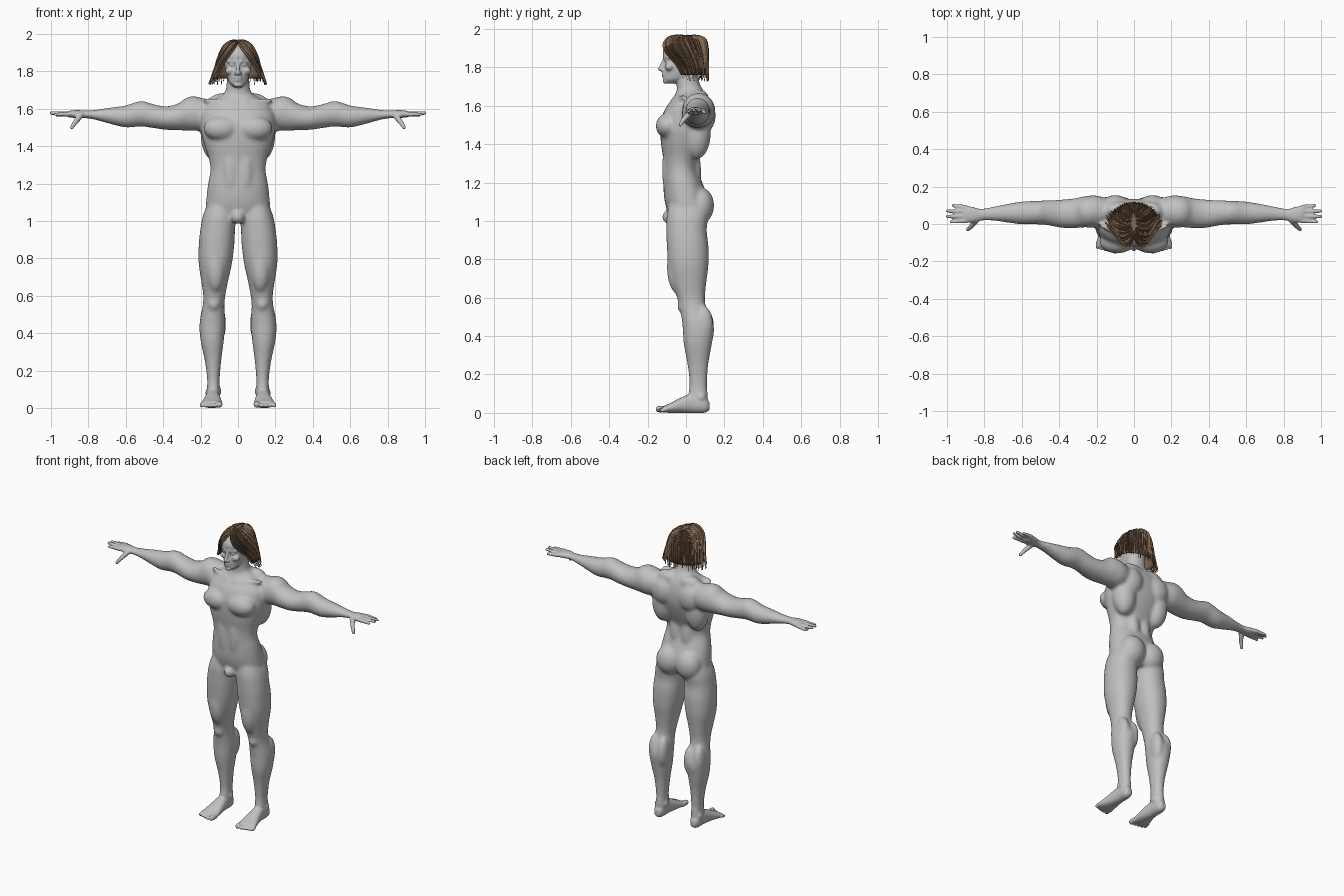
import bpy
import bmesh
import math
import random
from mathutils import Vector

random.seed(4)
default_cube = bpy.data.objects.get("Cube")
if default_cube:
    bpy.data.objects.remove(default_cube, do_unlink=True)


def material(name, colour):
    mat = bpy.data.materials.new(name)
    mat.use_nodes = True
    mat.diffuse_color = (*colour, 1)
    shader = next(n for n in mat.node_tree.nodes if n.type == "BSDF_PRINCIPLED")
    shader.inputs["Base Color"].default_value = (*colour, 1)
    shader.inputs["Roughness"].default_value = 0.7
    return mat


SKIN = material("grey skin", (.53, .53, .53))
BROWN = material("brown hair", (.22, .135, .08))
DARK = material("dark brown hair", (.1, .06, .035))


def spline(rows, steps=5):
    """Smooth curve through rows of numbers."""
    padded = [rows[0], *rows, rows[-1]]
    result = []
    for a, b, c, d in zip(padded, padded[1:], padded[2:], padded[3:]):
        for k in range(steps):
            t = k / steps
            result.append([q + t / 2 * (r - p + t * (2 * p - 5 * q + 4 * r - s
                           + t * (3 * (q - r) + s - p)))
                           for p, q, r, s in zip(a, b, c, d)])
    return result + [list(rows[-1])]


def loft(bm, axis, rows, power=2.2, sides=32, mirror=False):
    """Rows hold a position on the axis, then low and high on the other two."""
    others = [i for i in range(3) if i != axis]
    for side in ((1, -1) if mirror else (1,)):
        rings = []
        for pos, u0, u1, v0, v1 in spline(rows):
            ring = []
            for k in range(sides):
                co = [0, 0, 0]
                co[axis] = pos
                angle = math.tau * k / sides
                waves = (math.cos(angle), math.sin(angle))
                for i, wave, low, high in zip(others, waves, (u0, v0), (u1, v1)):
                    bulge = math.copysign(abs(wave) ** (2 / power), wave)
                    co[i] = (low + high) / 2 + bulge * (high - low) / 2
                co[0] *= side
                ring.append(bm.verts.new(co))
            rings.append(ring)
        faces = [bm.faces.new(rings[0]), bm.faces.new(rings[-1])]
        for low, high in zip(rings, rings[1:]):
            for k in range(sides):
                n = (k + 1) % sides
                faces.append(bm.faces.new((low[k], low[n], high[n], high[k])))
        bmesh.ops.recalc_face_normals(bm, faces=faces)


ball = bmesh.new()
bmesh.ops.create_icosphere(ball, subdivisions=3, radius=1)
SPHERE = [v.co.copy() for v in ball.verts]
ball.free()


def hull(bm, *balls):
    """Skin over balls given as (centre, radii), mirrored when off centre."""
    for side in ((1, -1) if any(c[0] for c, r in balls) else (1,)):
        verts = []
        for centre, radii in balls:
            radii = radii if isinstance(radii, tuple) else (radii,) * 3
            for p in SPHERE:
                co = [c + r * x for c, r, x in zip(centre, radii, p)]
                verts.append(bm.verts.new((side * co[0], co[1], co[2])))
        made = bmesh.ops.convex_hull(bm, input=verts)
        inner = {g for g in made["geom_interior"] if isinstance(g, bmesh.types.BMVert)}
        bmesh.ops.delete(bm, geom=list(inner), context="VERTS")
        faces = [g for g in made["geom"] if isinstance(g, bmesh.types.BMFace) and g.is_valid]
        bmesh.ops.recalc_face_normals(bm, faces=faces)


def make_object(name, bm, *mats):
    mesh = bpy.data.meshes.new(name)
    bm.to_mesh(mesh)
    bm.free()
    obj = bpy.data.objects.new(name, mesh)
    bpy.context.collection.objects.link(obj)
    for mat in mats:
        mesh.materials.append(mat)
    return obj


def fuse(obj, voxel, iterations):
    """Melt overlapping volumes into one smooth skin."""
    remesh = obj.modifiers.new("Fuse", "REMESH")
    remesh.mode = "VOXEL"
    remesh.voxel_size = voxel
    relax = obj.modifiers.new("Relax", "SMOOTH")
    relax.factor, relax.iterations = .5, iterations
    bpy.context.view_layer.update()
    graph = bpy.context.evaluated_depsgraph_get()
    mesh = bpy.data.meshes.new_from_object(obj.evaluated_get(graph))
    obj.modifiers.clear()
    obj.data = mesh


# Torso and neck: height, half width, front, back
core = bmesh.new()
TORSO = [(1, .12, -.07, .08), (1.06, .168, -.1, .11), (1.13, .168, -.115, .11),
         (1.2, .16, -.117, .085), (1.27, .148, -.116, .062), (1.33, .155, -.12, .07),
         (1.4, .178, -.13, .1), (1.47, .197, -.135, .125), (1.53, .2, -.13, .135),
         (1.59, .19, -.105, .13), (1.64, .14, -.068, .115), (1.68, .078, -.048, .09),
         (1.72, .062, -.05, .07), (1.79, .06, -.04, .065)]
loft(core, 2, [(z, -w, w, f, b) for z, w, f, b in TORSO])

# Legs: height, inner, outer, front, back
loft(core, 2, [(1.12, .02, .15, -.08, .1), (1.03, .012, .187, -.1, .115),
               (.95, .016, .202, -.102, .108), (.87, .02, .21, -.1, .117),
               (.77, .033, .21, -.092, .117), (.67, .055, .195, -.068, .105),
               (.6, .068, .186, -.046, .099), (.54, .073, .19, -.03, .107),
               (.45, .068, .206, -.018, .146), (.36, .076, .2, -.012, .135),
               (.25, .09, .177, .008, .116), (.15, .098, .165, .018, .11),
               (.09, .098, .167, .01, .114), (.03, .102, .166, .01, .115)], mirror=True)

# Arms and palms: distance out, front, back, bottom, top
loft(core, 0, [(.12, 0, .13, 1.5, 1.64), (.2, -.02, .152, 1.483, 1.66),
               (.26, -.018, .149, 1.483, 1.664), (.32, -.022, .137, 1.485, 1.628),
               (.39, -.02, .13, 1.488, 1.613), (.46, -.007, .127, 1.498, 1.627),
               (.52, -.002, .124, 1.505, 1.642), (.6, -.002, .12, 1.5, 1.618),
               (.68, .008, .107, 1.518, 1.607), (.76, .018, .092, 1.54, 1.595),
               (.82, .016, .083, 1.55, 1.591), (.86, .004, .094, 1.55, 1.594),
               (.9, .004, .102, 1.553, 1.59), (.92, .01, .1, 1.558, 1.587)],
     power=2, mirror=True)

# Muscles
for centre, radii in [
        ((.09, -.095, 1.495), (.095, .063, .066)),    # chest
        ((.073, .075, 1.08), (.085, .072, .095)),     # buttocks
        ((.075, .07, 1.635), (.085, .05, .05)),       # neck to shoulder
        ((.24, .065, 1.585), (.085, .083, .083)),     # shoulders
        ((.125, .055, 1.46), (.075, .075, .14)),      # sides of back
        ((.1, .095, 1.55), (.08, .06, .09)),          # shoulder blades
        ((.04, .035, 1.25), (.045, .045, .14)),       # lower back
        ((.04, -.085, 1.27), (.045, .04, .16)),       # belly
        ((.12, -.045, .76), (.055, .055, .14)),       # thighs
        ((.13, -.012, .56), (.036, .034, .045)),      # knees
        ((.1, .095, .45), (.036, .052, .1)),          # inner calves
        ((.165, .09, .46), (.038, .052, .1)),         # outer calves
        ((.1, .07, .09), (.014, .02, .018)),          # inner ankles
        ((.165, .08, .08), (.014, .02, .018)),        # outer ankles
        ((0, -.085, 1.02), (.036, .04, .038))]:       # groin
    hull(core, (centre, radii))
hull(core, ((.03, -.066, 1.63), .014), ((.17, -.01, 1.645), .014))
body = make_object("body", core, SKIN)
fuse(body, .01, 5)

# Head: height, half width, front, back
fine = bmesh.new()
fine.from_mesh(body.data)
HEAD = [(1.715, .02, -.1, -.05), (1.735, .044, -.116, 0), (1.76, .055, -.115, .04),
        (1.8, .065, -.113, .075), (1.835, .072, -.109, .09), (1.88, .076, -.121, .095),
        (1.92, .068, -.106, .088), (1.945, .045, -.07, .06), (1.955, .015, -.02, .03)]
loft(fine, 2, [(z, -w, w, f, b) for z, w, f, b in HEAD])

# Face
hull(fine, ((0, -.113, 1.842), .008), ((0, -.136, 1.791), .011))
hull(fine, ((.013, -.122, 1.787), .009))
hull(fine, ((.014, -.112, 1.853), .01), ((.05, -.09, 1.853), .01))
hull(fine, ((.03, -.1, 1.834), (.016, .013, .007)))
hull(fine, ((.042, -.085, 1.803), (.027, .025, .022)))
hull(fine, ((0, -.114, 1.765), (.025, .014, .006)))
hull(fine, ((0, -.114, 1.752), (.021, .013, .006)))
hull(fine, ((0, -.107, 1.728), (.023, .014, .014)))

# Fingers: knuckle y, tip x, tip y, tip height
for knuckle, x, y, z in [(.017, .977, .012, 1.57), (.042, .999, .04, 1.578),
                         (.067, .998, .07, 1.576), (.089, .968, .099, 1.565)]:
    hull(fine, ((.9, knuckle, 1.572), .0135), ((x, y, z), .009))

# Thumbs
thumb = [((.84, .025, 1.567), .017), ((.87, -.012, 1.528), .013), ((.889, -.03, 1.5), .01)]
for pair in zip(thumb, thumb[1:]):
    hull(fine, *pair)

# Feet: y, inner, outer, bottom, top
loft(fine, 1, [(.122, .118, .152, .015, .055), (.095, .102, .168, 0, .09),
               (.03, .098, .172, 0, .1), (-.03, .09, .183, 0, .078),
               (-.08, .084, .196, 0, .052), (-.12, .084, .2, .002, .035)], mirror=True)

# Toes
for i in range(5):
    x = .1 + .022 * i + (.006 if i else 0)
    size = .011 if i else .017
    tip = -.142 + .006 * max(i - 1, 0)
    hull(fine, ((x, -.1, .02), size), ((x, tip, size + .002), size))

fine_body = make_object("body_detail", fine)
body.data = fine_body.data
bpy.data.objects.remove(fine_body)
fuse(body, .006, 3)
body.data.materials.clear()
body.data.materials.append(SKIN)
body.data.shade_smooth()

# Hair flow: height, side, back, front, how far round the face it reaches
FLOW = spline([(1.966, .012, .03, .05, 180), (1.958, .04, .06, .085, 180),
               (1.935, .07, .086, .12, 170), (1.885, .096, .096, .148, 150),
               (1.81, .118, .097, .13, 122), (1.725, .145, .097, .11, 105)], 4)


def hair_point(step, turn, lift=1):
    z, side, back, front, reach = FLOW[step]
    angle = math.radians(reach) * turn
    depth = back if math.cos(angle) > 0 else front
    return Vector((math.sin(angle) * side * lift,
                   .015 + math.cos(angle) * depth * lift, z + .1 * (lift - 1)))


# Hair cap under the locks
cap = bmesh.new()
columns = 48
grid = [[cap.verts.new(hair_point(s, 2 * c / columns - 1)) for c in range(columns + 1)]
        for s in range(len(FLOW) - 2)]
cap.faces.new(grid[0])
for upper, lower in zip(grid, grid[1:]):
    for c in range(columns):
        cap.faces.new((upper[c], lower[c], lower[c + 1], upper[c + 1]))
bmesh.ops.recalc_face_normals(cap, faces=cap.faces)
hair_cap = make_object("hair_cap", cap, BROWN)
hair_cap.data.shade_smooth()
shell = hair_cap.modifiers.new("Thickness", "SOLIDIFY")
shell.thickness = .008

# Layered hair locks, tapering to ragged tips
locks = bmesh.new()
count = 130
for i in range(count):
    turn = (2 * (i + .5) / count - 1) * .98
    half = random.uniform(.012, .022)
    lift = random.uniform(1.01, 1.06)
    start, end = random.randint(0, 5), len(FLOW) - random.randint(0, 3)
    drift = random.uniform(-.025, .025)
    shade = 1 if random.random() < .22 else 0
    previous = None
    for s in range(start, end):
        t = (s - start) / (end - start - 1)
        wide = half * (1.05 - t ** 3)
        middle = turn + drift * t
        rise = 1 + (lift - 1) * min(1, 4 * t + .2)
        ring = [locks.verts.new(hair_point(s, middle + wide * k, rise + bump))
                for k, bump in ((-1, 0), (0, .035), (1, 0))]
        if previous:
            for k in range(3):
                n = (k + 1) % 3
                face = locks.faces.new((previous[k], previous[n], ring[n], ring[k]))
                face.material_index = shade
        previous = ring
bmesh.ops.recalc_face_normals(locks, faces=locks.faces)
make_object("hair_locks", locks, BROWN, DARK)
